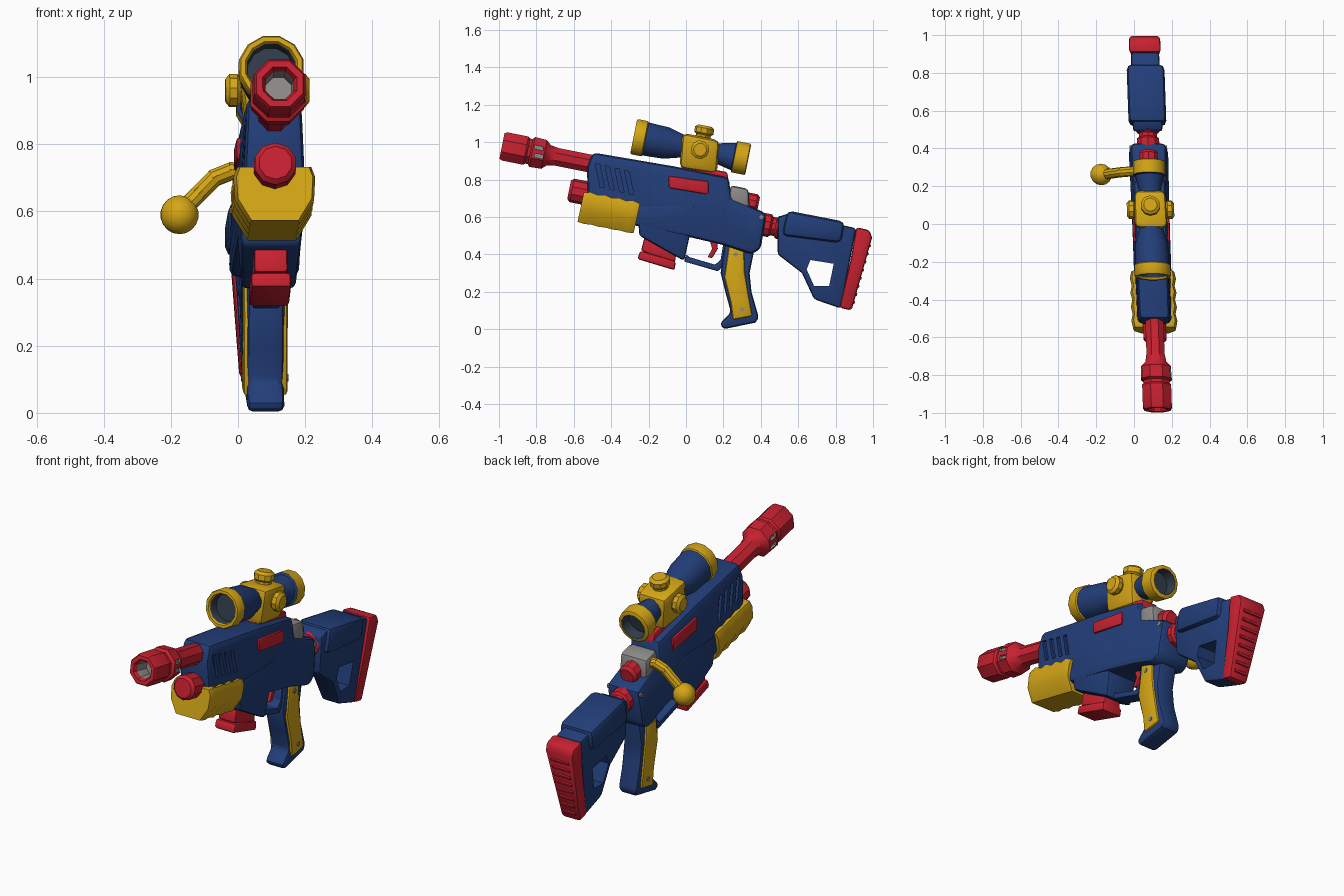
import bpy, bmesh, math
from mathutils import Vector, Matrix

old = bpy.data.objects.get("Cube")
if old:
    bpy.data.objects.remove(old)


def material(name, *rgb):
    mat = bpy.data.materials.new(name)
    mat.use_nodes = True
    color = (*rgb, 1)
    mat.diffuse_color = color
    mat.node_tree.nodes["Principled BSDF"].inputs["Base Color"].default_value = color
    return mat


red = material("red plastic", 0.58, 0.015, 0.03)
blue = material("navy blue plastic", 0.016, 0.048, 0.19)
yellow = material("golden yellow plastic", 0.66, 0.38, 0.008)
grey = material("grey metal", 0.27, 0.26, 0.25)
dark = material("dark lens", 0.03, 0.045, 0.07)

AXIS = Vector((0, 1, -0.2)).normalized()   # the barrel line, sloping down to the rear
SIDE = Vector((1, 0, 0))
parts = []


def finish(name, bm, mats):
    bmesh.ops.recalc_face_normals(bm, faces=bm.faces)
    mesh = bpy.data.meshes.new(name)
    bm.to_mesh(mesh)
    bm.free()
    for mat in mats:
        mesh.materials.append(mat)
    obj = bpy.data.objects.new(name, mesh)
    bpy.context.collection.objects.link(obj)
    parts.append(obj)
    return obj


def apply(obj, mod):
    bpy.context.view_layer.objects.active = obj
    bpy.ops.object.modifier_apply(modifier=mod.name)


def prism(name, points, mat, half, low_half=None, bevel=0.0, shift=0.0):
    """Side profile in (y, z) given thickness in x, tapering towards the bottom."""
    low_half = low_half or half
    low = min(z for y, z in points)
    high = max(z for y, z in points)
    bm = bmesh.new()
    loops = []
    for side in (-1, 1):
        loop = []
        for y, z in points:
            width = low_half + (half - low_half) * (z - low) / (high - low)
            loop.append(bm.verts.new((shift + side * width, y, z)))
        bm.faces.new(loop)
        loops.append(loop)
    for i in range(len(points)):
        a, b = loops
        bm.faces.new((a[i - 1], a[i], b[i], b[i - 1]))
    obj = finish(name, bm, [mat])
    if bevel:
        mod = obj.modifiers.new("round", "BEVEL")
        mod.width, mod.segments, mod.limit_method = bevel, 2, "ANGLE"
        mod.angle_limit = math.radians(40)
        apply(obj, mod)
    return obj


def tube(name, start, axis, rings, segments=10):
    """Rings of (distance, radius, material) swept along an axis, capped at both ends."""
    axis = Vector(axis).normalized()
    u = axis.orthogonal().normalized() if abs(axis.x) > 0.5 else SIDE
    v = axis.cross(u)
    mats = list(dict.fromkeys(ring[2] for ring in rings))
    bm = bmesh.new()
    loops = []
    for s, r, mat in rings:
        centre = Vector(start) + axis * s
        turns = [math.tau * (i + 0.5) / segments for i in range(segments)]
        loops.append([bm.verts.new(centre + r * (u * math.cos(t) + v * math.sin(t))) for t in turns])
    for end in (0, -1):
        bm.faces.new(loops[end]).material_index = mats.index(rings[end][2])
    for a, b, ring in zip(loops, loops[1:], rings):
        for i in range(segments):
            bm.faces.new((a[i - 1], a[i], b[i], b[i - 1])).material_index = mats.index(ring[2])
    return finish(name, bm, mats)


def cut(target, cutter):
    mod = target.modifiers.new("cut", "BOOLEAN")
    mod.operation, mod.solver, mod.object = "DIFFERENCE", "EXACT", cutter
    apply(target, mod)
    parts.remove(cutter)
    bpy.data.objects.remove(cutter)


def side_slot(target, points, depth_x):
    for side in (-1, 1):
        cut(target, prism("slot_cutter", points, target.data.materials[0], 0.1, shift=side * (depth_x + 0.1)))


# Receiver with slanted vents
body = prism("receiver", [(-.5, .945), (-.06, .87), (.23, .81), (.24, .7), (.36, .65), (.43, .62),
                          (.4, .43), (.35, .4), (.2, .45), (.03, .49), (-.25, .55), (-.52, .6),
                          (-.53, .86)], blue, .08, .105, bevel=.025)
for i in range(4):
    y, z = -.485 + .052 * i, .885 - .012 * i
    side_slot(body, [(y, z), (y + .024, z - .005), (y + .05, z - .13), (y + .026, z - .125)], .07)
prism("magazine_well", [(-.26, .66), (.05, .66), (.02, .5), (-.01, .365), (-.25, .5)],
      blue, .1, .08, bevel=.015)
prism("magazine", [(-.22, .5), (-.05, .42), (-.06, .35), (-.24, .42)], red, .05, bevel=.01)
prism("magazine_base", [(-.245, .42), (-.055, .365), (-.06, .315), (-.26, .375)], red, .06, bevel=.012)
prism("ejection_window", [(-.095, .82), (.12, .79), (.12, .72), (-.09, .755)], red, .098, bevel=.008)
prism("top_rail", [(-.02, .885), (.22, .84), (.23, .78), (-.03, .83)], red, .05, bevel=.01)

# Barrel, muzzle and lower tube
muzzle = tube("barrel", (0, -.984, .98), AXIS, [
    (.1, .042, grey), (.02, .045, red), (0, .055, red), (0, .075, red), (.015, .083, red),
    (.13, .083, red), (.14, .074, red), (.155, .074, red), (.165, .088, red), (.23, .085, red),
    (.255, .06, red), (.3, .052, red), (.55, .052, red)], 8)
for drop in (0, .045):
    side_slot(muzzle, [(-.81, .985 - drop), (-.765, .976 - drop), (-.765, .956 - drop),
                       (-.81, .965 - drop)], .068)
tube("lower_tube", (0, -.625, .745), AXIS, [(0, .05, red), (.015, .064, red), (.2, .064, red)])

# Rounded fore grip with finger ridges
section = [(-.11, .12), (-.122, .09), (-.118, .02), (-.075, -.05), (.075, -.05),
           (.118, .02), (.122, .09), (.11, .12)]
bm = bmesh.new()
loops = []
for i in range(9):
    y = -.57 + .0375 * i
    puff = 1 if i % 2 else .93
    loops.append([bm.verts.new((x * puff, y + .2 * z, .62 - .2 * (y + .57) + z * puff)) for x, z in section])
for a, b in zip(loops, loops[1:]):
    for k in range(len(section)):
        bm.faces.new((a[k - 1], a[k], b[k], b[k - 1]))
bm.faces.new(loops[0])
bm.faces.new(loops[-1])
finish("fore_grip", bm, [yellow])

# Pistol grip, trigger and guard
prism("pistol_grip", [(.21, .48), (.37, .45), (.34, .3), (.35, .2), (.39, .06), (.37, .035),
                      (.2, 0), (.18, .03), (.24, .09), (.21, .2), (.185, .3)], blue, .055, bevel=.018)
prism("grip_panels", [(.23, .45), (.31, .43), (.315, .3), (.335, .18), (.355, .07), (.25, .05),
                      (.24, .14), (.205, .28)], yellow, .066, bevel=.012)
prism("trigger_guard", [(0, .4), (-.01, .362), (.17, .31), (.22, .36), (.24, .46), (.2, .46),
                        (.185, .37), (.155, .345), (.02, .385)], blue, .04, bevel=.006)
prism("trigger", [(.12, .5), (.165, .49), (.17, .43), (.14, .38), (.115, .385), (.14, .43)],
      red, .02, bevel=.006)
for y, z, half in ((.265, .4, .07), (.3, .105, .07), (.405, .6, .1)):
    tube("pin", (-half, y, z), SIDE, [(0, .012, grey), (2 * half, .012, grey)], 8)

# Bolt and its bent handle
prism("bolt", [(.235, .77), (.335, .75), (.34, .64), (.23, .66)], grey, .08, bevel=.02)
tube("bolt_tail", (0, .3, .685), AXIS, [(0, .052, red), (.075, .052, red), (.09, .038, red)])
path = [Vector(p) for p in ((-.05, .28, .715), (-.1, .278, .72), (-.15, .274, .7),
                            (-.195, .268, .655), (-.25, .262, .6))]
for a, b in zip(path, path[1:]):
    length = (b - a).length
    tube("bolt_handle", a, b - a, [(-.008, .027, yellow), (length + .008, .027, yellow)], 10)
bm = bmesh.new()
bmesh.ops.create_uvsphere(bm, u_segments=14, v_segments=9, radius=.058,
                          matrix=Matrix.Translation((-.255, .262, .59)))
finish("bolt_knob", bm, [yellow])

# Telescopic sight
tube("scope", (0, -.28, 1.03), AXIS, [
    (.06, .07, dark), (.01, .074, yellow), (0, .08, yellow), (0, .094, yellow), (.01, .099, yellow),
    (.06, .099, yellow), (.065, .093, blue), (.18, .088, blue), (.27, .062, blue), (.45, .055, blue),
    (.545, .077, blue), (.55, .088, yellow), (.62, .088, yellow), (.625, .08, yellow),
    (.625, .068, dark), (.57, .062, dark)], 12)
prism("scope_mount", [(-.02, 1.05), (.18, 1.01), (.165, .83), (-.035, .86)], yellow, .09, .065, bevel=.03)
tube("side_knobs", (-.125, .075, .96), SIDE, [(0, .035, yellow), (.012, .05, yellow), (.035, .05, yellow),
     (.045, .04, yellow), (.205, .04, yellow), (.215, .05, yellow), (.238, .05, yellow), (.25, .035, yellow)])
tube("top_knob", (0, .085, 1.0), (0, .2, 1), [(0, .04, yellow), (.04, .04, yellow),
     (.05, .052, yellow), (.077, .052, yellow), (.09, .036, yellow)])

# Shoulder stock
tube("stock_tube", (0, .39, .565), AXIS, [(0, .062, red), (.06, .062, red), (.07, .05, red),
     (.09, .05, red), (.1, .062, red), (.16, .062, red)])
stock = prism("stock", [(.49, .6), (.55, .62), (.91, .54), (.87, .33), (.83, .11), (.685, .16),
                        (.62, .3), (.49, .4)], blue, .08, .05, bevel=.015)
cut(stock, prism("stock_opening", [(.665, .37), (.79, .35), (.765, .23), (.685, .23), (.645, .32)], blue, .3))
prism("cheek_rest", [(.54, .635), (.85, .575), (.83, .46), (.51, .5)], blue, .1, bevel=.03)
prism("butt_pad", [(.91, .545), (.98, .53), (.995, .49), (.885, .1), (.82, .115), (.88, .37)],
      red, .085, .055, bevel=.015)
for i in range(8):
    t = (i + 1) / 9
    half = .055 - .02 * t
    tube("butt_ridge", (-half, .991 - .11 * t, .49 - .39 * t), SIDE,
         [(0, .011, red), (2 * half, .011, red)], 6)

# Slight turn of the whole model, then shading
turn = Matrix.Identity(4)
turn[0][1], turn[0][3] = -.035, .09
bpy.ops.object.select_all(action="DESELECT")
for part in parts:
    part.data.transform(turn)
    part.select_set(True)
bpy.context.view_layer.objects.active = parts[0]
bpy.ops.object.shade_smooth_by_angle(angle=math.radians(35))
